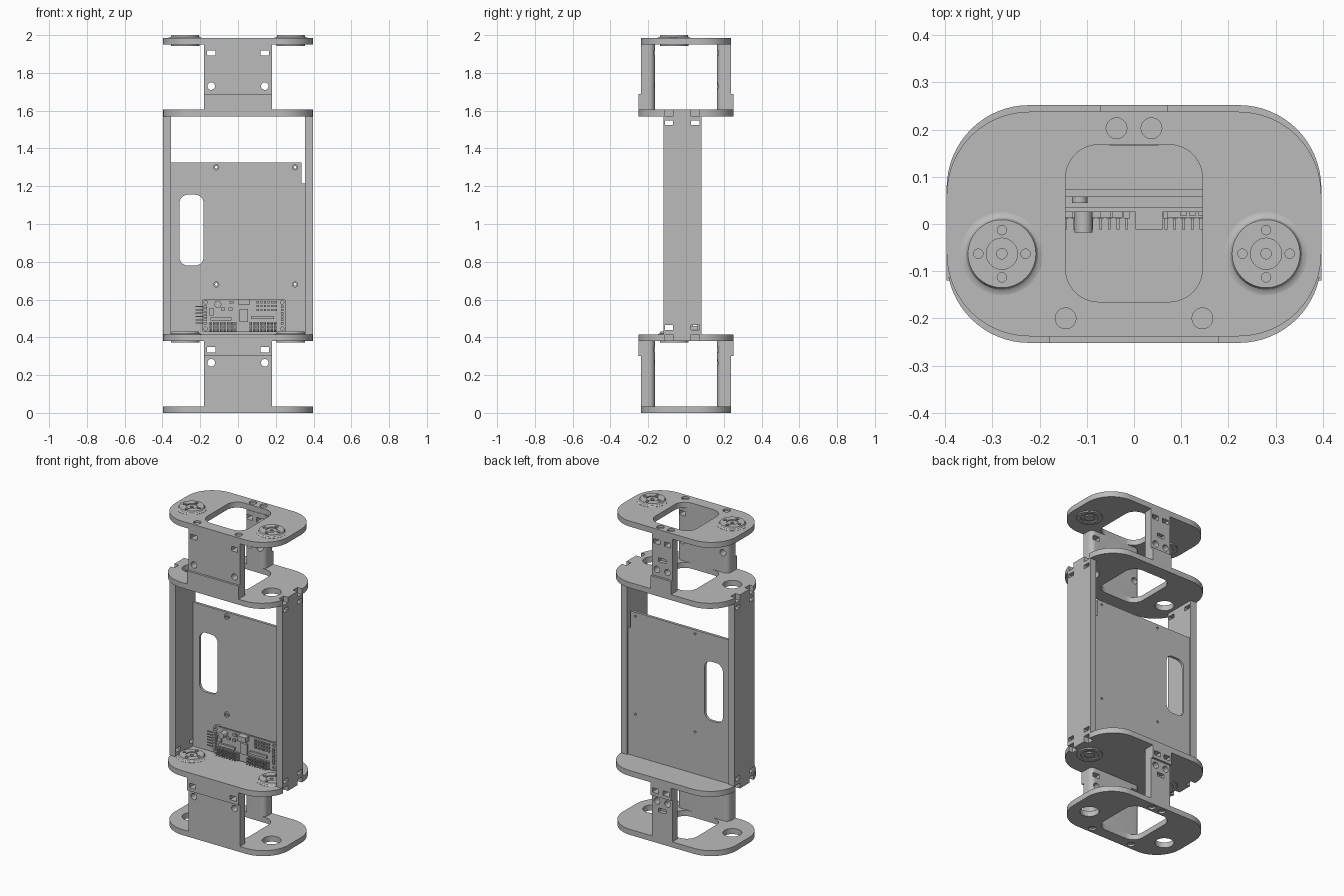
import bpy, bmesh, math
from mathutils import Matrix

if "Cube" in bpy.data.objects:
    bpy.data.objects.remove(bpy.data.objects["Cube"])

grey = bpy.data.materials.new("plain grey")
grey.use_nodes = True
COLOUR = (0.5, 0.5, 0.5, 1)
grey.diffuse_color = COLOUR
grey.node_tree.nodes["Principled BSDF"].inputs["Base Color"].default_value = COLOUR


def rounded(x0, x1, y0, y1, r, seg=12):
    """Outline of a rectangle; r is one radius or four from the (x0, y0) corner anticlockwise."""
    rs = r if isinstance(r, (list, tuple)) else [r] * 4
    pts = []
    for i, (cx, cy, sx, sy) in enumerate(((x0, y0, 1, 1), (x1, y0, -1, 1),
                                          (x1, y1, -1, -1), (x0, y1, 1, -1))):
        q = rs[i]
        for k in range(seg + 1 if q else 1):
            a = math.pi + i * math.pi / 2 + k * math.pi / 2 / seg
            pts.append((cx + sx * q + q * math.cos(a), cy + sy * q + q * math.sin(a)))
    return pts


def circle(x, y, r, n=32):
    return [(x + r * math.cos(2 * math.pi * k / n), y + r * math.sin(2 * math.pi * k / n))
            for k in range(n)]


def slot(x, y, w=0.045, h=0.028):
    return rounded(x - w / 2, x + w / 2, y - h / 2, y + h / 2, 0)


def prism(bm, pts, axis, lo, hi):
    """Extrude an outline along one axis."""
    place = {"x": lambda a, b, h: (h, a, b), "y": lambda a, b, h: (a, h, b),
             "z": lambda a, b, h: (a, b, h)}[axis]
    low = [bm.verts.new(place(a, b, lo)) for a, b in pts]
    top = [bm.verts.new(place(a, b, hi)) for a, b in pts]
    faces = [bm.faces.new(low), bm.faces.new(top)]
    n = len(pts)
    for i in range(n):
        j = (i + 1) % n
        faces.append(bm.faces.new((low[i], low[j], top[j], top[i])))
    bmesh.ops.recalc_face_normals(bm, faces=faces)


def box(bm, x0, x1, y0, y1, z0, z1):
    prism(bm, rounded(x0, x1, y0, y1, 0), "z", z0, z1)


def finish(name, bm, cuts=None):
    """Turn a bmesh into an object, with optional holes cut through it."""
    me = bpy.data.meshes.new(name)
    bm.to_mesh(me)
    bm.free()
    me.materials.append(grey)
    ob = bpy.data.objects.new(name, me)
    bpy.context.collection.objects.link(ob)
    if cuts:
        cm = bpy.data.meshes.new(name + "_cutter")
        cuts.to_mesh(cm)
        cuts.free()
        cm.materials.append(grey)
        cutter = bpy.data.objects.new(name + "_cutter", cm)
        bpy.context.collection.objects.link(cutter)
        cutter.hide_render = True
        mod = ob.modifiers.new("holes", "BOOLEAN")
        mod.operation, mod.solver, mod.object = "DIFFERENCE", "EXACT", cutter
        dg = bpy.context.evaluated_depsgraph_get()
        ob.data = bpy.data.meshes.new_from_object(ob.evaluated_get(dg))
        ob.modifiers.clear()
        bpy.data.objects.remove(cutter)
    for o in bpy.context.selected_objects:
        o.select_set(False)
    ob.select_set(True)
    bpy.context.view_layer.objects.active = ob
    bpy.ops.object.shade_smooth_by_angle(angle=math.radians(30))
    return ob


HORN_X, HORN_Y = 0.28, -0.063
SCREWS = [(-0.145, -0.2), (0.145, -0.2), (-0.037, 0.203), (0.037, 0.203)]


# Rounded plates: outer ones are slightly shallower than the two holding the side panels
def plate(name, z0, half_y, window, round_holes, notches, screws):
    z1 = z0 + 0.035
    bm, cuts = bmesh.new(), bmesh.new()
    prism(bm, rounded(-0.397, 0.397, -half_y, half_y, 0.175, 16), "z", z0, z1)
    if window:
        prism(cuts, rounded(-0.145, 0.145, -0.165, 0.168, 0.07), "z", z0 - 0.02, z1 + 0.02)
    for s in (-1, 1):
        if round_holes:
            prism(cuts, circle(s * HORN_X, HORN_Y, 0.055), "z", z0 - 0.02, z1 + 0.02)
        if notches:
            for y in (-0.09, 0.05):
                prism(cuts, slot(s * 0.39, y, 0.05, 0.045), "z", z0 - 0.02, z1 + 0.02)
    if screws:
        lo, hi = (z1 - 0.012, z1 + 0.02) if z0 > 1 else (z0 - 0.02, z0 + 0.012)
        for x, y in SCREWS:
            prism(cuts, circle(x, y, 0.022, 24), "z", lo, hi)
    finish(name, bm, cuts)


plate("bottom_plate", 0.0, 0.238, True, True, False, True)
plate("lower_middle_plate", 0.38, 0.252, False, False, True, False)
plate("upper_middle_plate", 1.57, 0.252, True, True, True, False)
plate("top_plate", 1.95, 0.238, True, False, False, True)


# Turned discs set through the top plate and the lower middle plate
def horn(name, x, z):
    profile = [(0, -0.043), (0.03, -0.043), (0.03, -0.036), (0.05, -0.036), (0.05, -0.043),
               (0.075, -0.043), (0.075, -0.03), (0.088, -0.03), (0.088, 0.001), (0.082, 0.002),
               (0.076, 0.006), (0.072, 0.015), (0.033, 0.015), (0.033, 0.009),
               (0.011, 0.009), (0.011, 0.004), (0, 0.004)]
    bm, cuts = bmesh.new(), bmesh.new()
    vs = [bm.verts.new((x + r, HORN_Y, z + h)) for r, h in profile]
    es = [bm.edges.new(p) for p in zip(vs, vs[1:])]
    bmesh.ops.spin(bm, geom=vs + es, cent=(x, HORN_Y, 0), axis=(0, 0, 1),
                   angle=2 * math.pi, steps=40)
    bmesh.ops.remove_doubles(bm, verts=bm.verts, dist=0.0001)
    bmesh.ops.recalc_face_normals(bm, faces=bm.faces)
    for dx, dy in ((0.05, 0), (-0.05, 0), (0, 0.05), (0, -0.05)):
        prism(cuts, circle(x + dx, HORN_Y + dy, 0.01, 16), "z", z + 0.002, z + 0.03)
    finish(name, bm, cuts)


for side, sx in (("left", 1), ("right", -1)):
    horn("top_disc_" + side, sx * HORN_X, 1.985)
    horn("lower_disc_" + side, sx * HORN_X, 0.415)


# Front and back walls joining each pair of plates, with a raised lip beside the middle plate
for level, z0, z1, lip, slot_z, hole_z, bar_z in (
        ("lower", 0.035, 0.38, (0.3, 0.38), 0.335, 0.265, 0.212),
        ("upper", 1.605, 1.95, (1.605, 1.688), 1.905, 1.73, 1.795)):
    for face, half, hx, outline in (
            ("front", 0.18, 0.142, rounded(-0.18, 0.18, -0.238, -0.165, (0, 0, 0.03, 0.03))),
            ("back", 0.071, 0.037, rounded(-0.071, 0.071, 0.165, 0.238, (0.03, 0.03, 0, 0)))):
        s = -1 if face == "front" else 1
        y0, y1 = sorted((s * 0.236, s * 0.252))
        bm, cuts, lipcut = bmesh.new(), bmesh.new(), bmesh.new()
        prism(bm, outline, "z", z0, z1)
        lipbm = bmesh.new()
        box(lipbm, -half, half, y0, y1, *lip)
        for sx in (-1, 1):
            for c in (cuts, lipcut):
                prism(c, slot(sx * hx, slot_z), "y", s * 0.1, s * 0.3)
                prism(c, circle(sx * hx, hole_z, 0.02, 24), "y", s * 0.1, s * 0.3)
        if face == "back":
            prism(cuts, slot(0, bar_z, 0.05, 0.025), "y", s * 0.215, s * 0.3)
        finish(f"{level}_{face}_wall", bm, cuts)
        finish(f"{level}_{face}_lip", lipbm, lipcut)

# Side panels with cable-tie slots near each end
for side, sx in (("left", 1), ("right", -1)):
    bm, cuts = bmesh.new(), bmesh.new()
    x0, x1 = sorted((sx * 0.355, sx * 0.397))
    box(bm, x0, x1, -0.12, 0.083, 0.415, 1.57)
    for y in (-0.09, 0.05):
        for z in (0.452, 1.535):
            prism(cuts, slot(y, z, 0.045, 0.024), "x", sx * 0.3, sx * 0.45)
    finish("side_panel_" + side, bm, cuts)

# Mounting board with a rounded window
bm, cuts = bmesh.new(), bmesh.new()
outline = [(-0.356, 0.414), (0.356, 0.414), (0.356, 1.215), (0.335, 1.215),
           (0.335, 1.325), (-0.356, 1.325)]
prism(bm, outline, "y", 0.057, 0.074)
prism(cuts, rounded(-0.31, -0.182, 0.78, 1.155, 0.045), "y", 0.0, 0.15)
POSTS = [(x, z) for x in (-0.115, 0.302) for z in (0.68, 1.3)]
for x, z in POSTS:
    prism(cuts, circle(x, z, 0.007, 12), "y", 0.0, 0.15)
finish("mounting_board", bm, cuts)

# Raised rings around the board's fixing holes
bm, cuts = bmesh.new(), bmesh.new()
for x, z in POSTS:
    prism(bm, circle(x, z, 0.016, 20), "y", 0.045, 0.058)
    prism(cuts, circle(x, z, 0.007, 12), "y", 0.0, 0.15)
finish("fixing_rings", bm, cuts)

# Circuit board on standoffs
bm, cuts = bmesh.new(), bmesh.new()
prism(bm, rounded(-0.19, 0.252, 0.427, 0.603, 0.012, 4), "y", 0.025, 0.036)
for x in (-0.172, 0.234):
    for z in (0.446, 0.585):
        prism(cuts, circle(x, z, 0.009, 16), "y", 0, 0.05)
finish("circuit_board", bm, cuts)
bm = bmesh.new()
for x in (-0.172, 0.234):
    for z in (0.446, 0.585):
        prism(bm, circle(x, z, 0.015, 16), "y", 0.035, 0.058)
finish("standoffs", bm)

# Header pins in two groups of three rows, plus angled pins on the right edge
bm = bmesh.new()
for start in (-0.145, 0.068):
    for i in range(8):
        x = start + i * 0.0185
        for z in (0.437, 0.455, 0.473):
            box(bm, x - 0.007, x + 0.007, 0.012, 0.026, z - 0.007, z + 0.007)
            box(bm, x - 0.003, x + 0.003, -0.012, 0.012, z - 0.003, z + 0.003)
for i in range(6):
    z = 0.475 + i * 0.0175
    box(bm, -0.225, -0.165, 0.01, 0.016, z - 0.003, z + 0.003)
    box(bm, -0.182, -0.165, 0.006, 0.026, z - 0.007, z + 0.007)
    box(bm, 0.228, 0.24, 0.015, 0.026, z - 0.006, z + 0.006)
finish("header_pins", bm)

# Chips, resistor rows, capacitor and power terminal
bm = bmesh.new()
for i in range(6):
    for z in (0.545, 0.566, 0.586):
        x = 0.105 + i * 0.019
        box(bm, x - 0.006, x + 0.006, 0.017, 0.026, z - 0.006, z + 0.006)
for x, z, w, h in ((0.03, 0.515, 0.045, 0.07), (-0.09, 0.497, 0.11, 0.018),
                   (0.13, 0.505, 0.12, 0.016), (-0.08, 0.55, 0.02, 0.014),
                   (-0.035, 0.585, 0.022, 0.014), (-0.04, 0.55, 0.02, 0.014),
                   (-0.14, 0.535, 0.022, 0.04)):
    box(bm, x - w / 2, x + w / 2, 0.013, 0.026, z - h / 2, z + h / 2)
box(bm, 0.003, 0.06, -0.012, 0.026, 0.57, 0.602)
prism(bm, circle(-0.107, 0.575, 0.019, 24), "y", -0.018, 0.026)
finish("board_components", bm)
